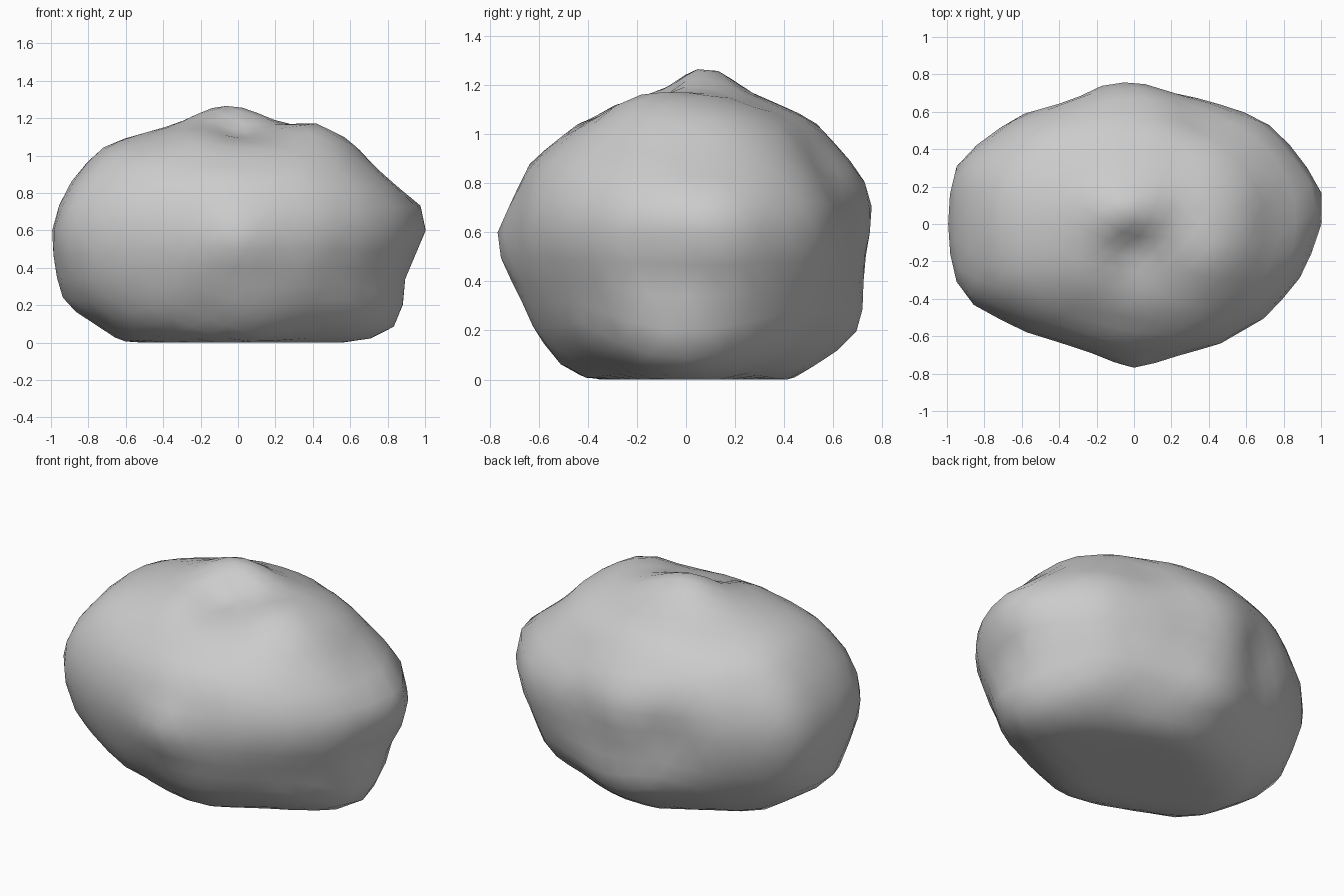
import bpy, bmesh, math
from mathutils import Vector

cube = bpy.data.objects.get("Cube")
if cube:
    bpy.data.objects.remove(cube, do_unlink=True)

CENTRE = Vector((0, 0, 0.6))
SEMI_AXES = Vector((1, 0.76, 0.64))

# Outline of the boulder in each main plane
FRONT = [(0, -.1), (-.62, 0), (-.93, .22), (-1, .53), (-.93, .8), (-.78, 1), (-.68, 1.07),
         (-.35, 1.16), (-.12, 1.26), (0, 1.26), (.24, 1.16), (.4, 1.16), (.6, 1.08),
         (.78, .9), (.95, .72), (1, .63), (.92, .44), (.89, .27), (.86, .14), (.79, .07),
         (.67, 0)]
SIDE = [(0, -.1), (-.4, 0), (-.5, .04), (-.62, .18), (-.7, .4), (-.76, .54), (-.72, .66),
        (-.63, .88), (-.43, 1.04), (-.25, 1.11), (-.08, 1.14), (.03, 1.25), (.14, 1.24),
        (.24, 1.17), (.42, 1.1), (.52, 1.05), (.72, .83), (.76, .71), (.72, .56),
        (.7, .24), (.6, .13), (.47, .02), (.42, 0)]
PLAN = [(-1, 0), (-.99, .25), (-.93, .36), (-.62, .58), (-.3, .71), (-.15, .77),
        (0, .77), (.15, .71), (.4, .66), (.66, .56), (.8, .44), (.96, .24), (1, .1),
        (.95, -.15), (.88, -.32), (.7, -.52), (.46, -.65), (.2, -.71), (0, -.76),
        (-.2, -.69), (-.6, -.57), (-.87, -.43), (-.95, -.34), (-.99, -.2)]

# Local lumps and hollows: place on the surface, height, angular width
LUMPS = [((0, -.15, 1.12), -.04, .28),
         ((-.05, .07, 1.27), .02, .2),
         ((-.25, -.3, 1.1), .02, .22),
         ((.4, -.18, 1.15), .04, .24),
         ((.2, -.5, 1), .01, .35),
         ((-.2, -.6, .12), -.03, .22),
         ((0, -.76, .55), .02, .2),
         ((.65, -.5, .25), -.04, .4),
         ((.85, -.05, .15), .04, .22),
         ((.92, -.05, .43), -.03, .2),
         ((1, .08, .64), .04, .2),
         ((.8, .1, .88), -.02, .22),
         ((.35, .55, .88), -.04, .22),
         ((.6, .45, .9), -.02, .2),
         ((.7, .48, .65), .02, .25),
         ((0, .68, .2), .03, .25),
         ((-.93, 0, .25), .02, .25),
         ((-.4, .45, .95), .02, .4),
         ((-.32, .66, .57), -.05, .24)]


def outline_radius(outline, a, b):
    """Return a lookup of radius by angle for one closed outline."""
    table = []
    for u, v in outline:
        p = Vector((u - CENTRE[a], v - CENTRE[b]))
        table.append((math.atan2(p.y, p.x), p))
    table.sort(key=lambda entry: entry[0])
    first, last = table[0], table[-1]
    table = [(last[0] - math.tau, last[1])] + table + [(first[0] + math.tau, first[1])]

    def lookup(angle):
        ray = Vector((math.cos(angle), math.sin(angle)))
        for (a0, p0), (a1, p1) in zip(table, table[1:]):
            if a0 <= angle <= a1:
                # where the ray crosses this straight piece of the outline
                edge = p1 - p0
                return p0.cross(edge) / ray.cross(edge)
    return lookup


def ellipsoid_radius(d):
    return 1 / math.sqrt(sum((c / s) ** 2 for c, s in zip(d, SEMI_AXES)))


PLANES = [(outline_radius(o, a, b), a, b, 3 - a - b)
          for o, a, b in ((FRONT, 0, 2), (SIDE, 1, 2), (PLAN, 0, 1))]


def surface_radius(d):
    """Blend the three outlines, then add the lumps and the flat base."""
    total = weight_sum = 0
    for lookup, a, b, normal in PLANES:
        flat = Vector((0, 0, 0))
        flat[a], flat[b] = d[a], d[b]
        if flat.length < 1e-4:
            continue
        flat.normalize()
        ratio = lookup(math.atan2(flat[b], flat[a])) / ellipsoid_radius(flat)
        weight = flat.dot(d) ** 2 / (d[normal] ** 2 + .03)
        total += weight * ratio
        weight_sum += weight
    r = ellipsoid_radius(d) * total / weight_sum
    for place, height, width in LUMPS:
        angle = d.angle(Vector(place) - CENTRE)
        r += height * math.exp(-(angle / width) ** 2)
    if d.z < -.01:
        r = min(r, CENTRE.z / -d.z)
    return r


# Boulder body
bm = bmesh.new()
bmesh.ops.create_icosphere(bm, subdivisions=4, radius=1)
for v in bm.verts:
    d = v.co.normalized()
    v.co = CENTRE + d * surface_radius(d)
for f in bm.faces:
    f.smooth = True

mesh = bpy.data.meshes.new("boulder")
bm.to_mesh(mesh)
bm.free()
boulder = bpy.data.objects.new("boulder", mesh)
bpy.context.collection.objects.link(boulder)

# Plain grey stone
stone = bpy.data.materials.new("stone grey")
stone.use_nodes = True
colour = (.6, .6, .6, 1)
stone.diffuse_color = colour
stone.node_tree.nodes["Principled BSDF"].inputs["Base Color"].default_value = colour
mesh.materials.append(stone)
